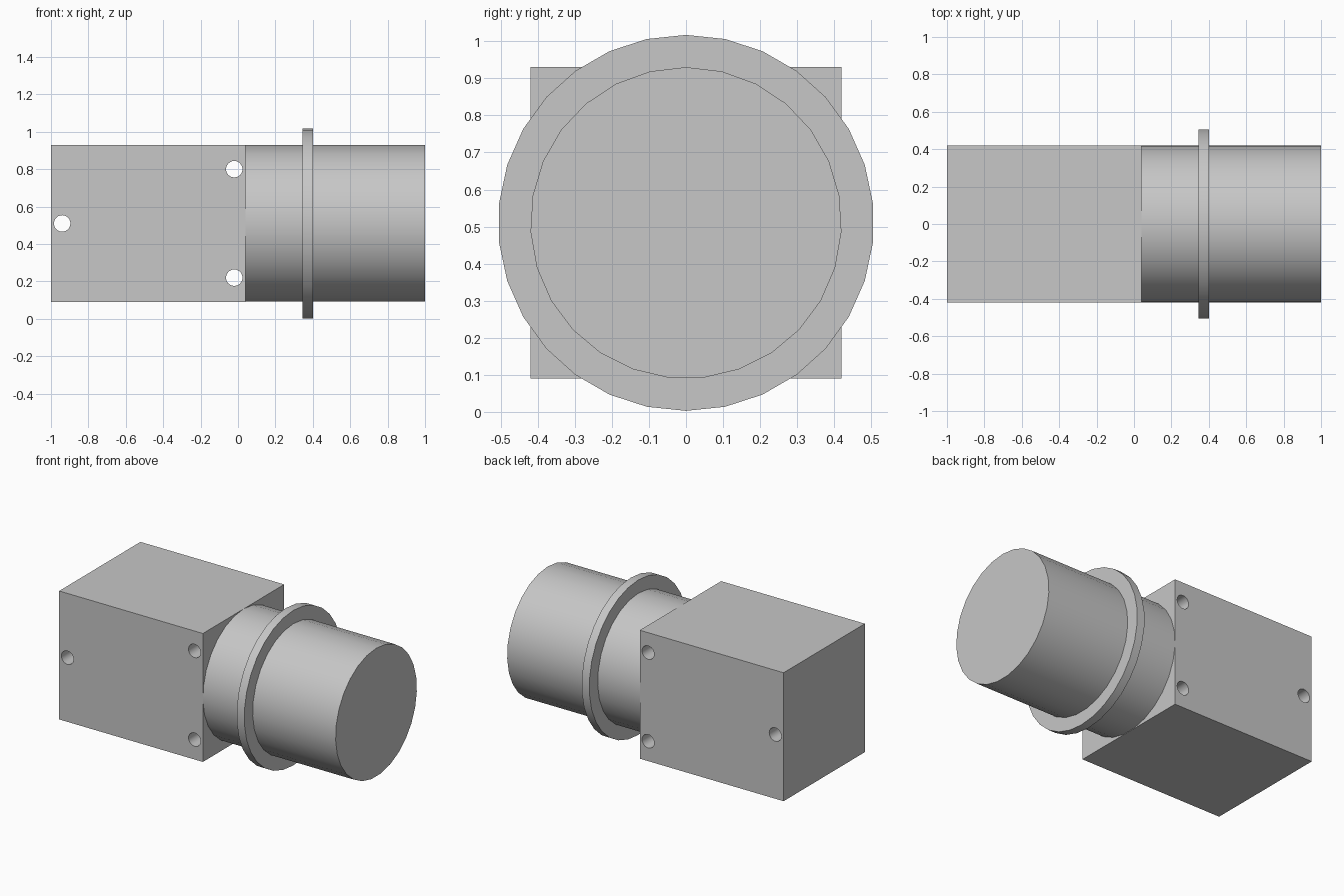
import bpy
import bmesh
from math import pi, radians
from mathutils import Matrix

if "Cube" in bpy.data.objects:
    bpy.data.objects.remove(bpy.data.objects["Cube"], do_unlink=True)

AXIS_Z = 0.51      # height of the barrel axis
HALF = 0.42        # half width of the housing and radius of the barrel

grey = bpy.data.materials.new("plain grey")
grey.use_nodes = True
GREY = (0.57, 0.57, 0.57, 1)
grey.diffuse_color = GREY
grey.node_tree.nodes["Principled BSDF"].inputs["Base Color"].default_value = GREY


def add_object(name, bm):
    mesh = bpy.data.meshes.new(name)
    bm.to_mesh(mesh)
    bm.free()
    mesh.materials.append(grey)
    obj = bpy.data.objects.new(name, mesh)
    bpy.context.collection.objects.link(obj)
    return obj


def activate(obj):
    bpy.ops.object.select_all(action="DESELECT")
    obj.select_set(True)
    bpy.context.view_layer.objects.active = obj


def smooth(obj):
    activate(obj)
    bpy.ops.object.shade_smooth_by_angle(angle=radians(30))


def disc_x(name, x0, x1, radius, sides):
    """Cylinder along x with one vertex at the very top."""
    bm = bmesh.new()
    bmesh.ops.create_cone(bm, cap_ends=True, segments=sides, radius1=radius,
                          radius2=radius, depth=x1 - x0)
    top = max(bm.verts, key=lambda v: v.co.y).co
    turn = pi / 2 - Matrix.Identity(2).col[0].angle_signed(top.xy) * -1
    bm.transform(Matrix.Translation(((x0 + x1) / 2, 0, AXIS_Z))
                 @ Matrix.Rotation(pi / 2, 4, "Y")
                 @ Matrix.Rotation(turn + pi / 2, 4, "Z"))
    obj = add_object(name, bm)
    smooth(obj)
    return obj


# Square housing
bm = bmesh.new()
bmesh.ops.create_cube(bm, size=1)
bm.transform(Matrix.Translation((-0.48, 0, AXIS_Z))
             @ Matrix.Diagonal((1.04, 2 * HALF, 2 * HALF, 1)))
housing = add_object("housing", bm)

# Three bolt holes running right through from front to back
bm = bmesh.new()
for x, z in ((-0.94, AXIS_Z), (-0.02, 0.80), (-0.02, 0.22)):
    bmesh.ops.create_cone(bm, cap_ends=True, segments=24, radius1=0.044,
                          radius2=0.044, depth=1.2,
                          matrix=Matrix.Translation((x, 0, z))
                          @ Matrix.Rotation(pi / 2, 4, "X"))
cutter = add_object("hole_cutter", bm)
cutter.hide_render = True
cut = housing.modifiers.new("bolt holes", "BOOLEAN")
cut.operation = "DIFFERENCE"
cut.solver = "EXACT"
cut.object = cutter
activate(housing)
bpy.ops.object.modifier_apply(modifier=cut.name)
bpy.data.objects.remove(cutter, do_unlink=True)
smooth(housing)

# Round barrel with its raised collar
disc_x("barrel", 0.035, 1.0, HALF, 27)
disc_x("collar", 0.345, 0.40, 0.507, 30)
